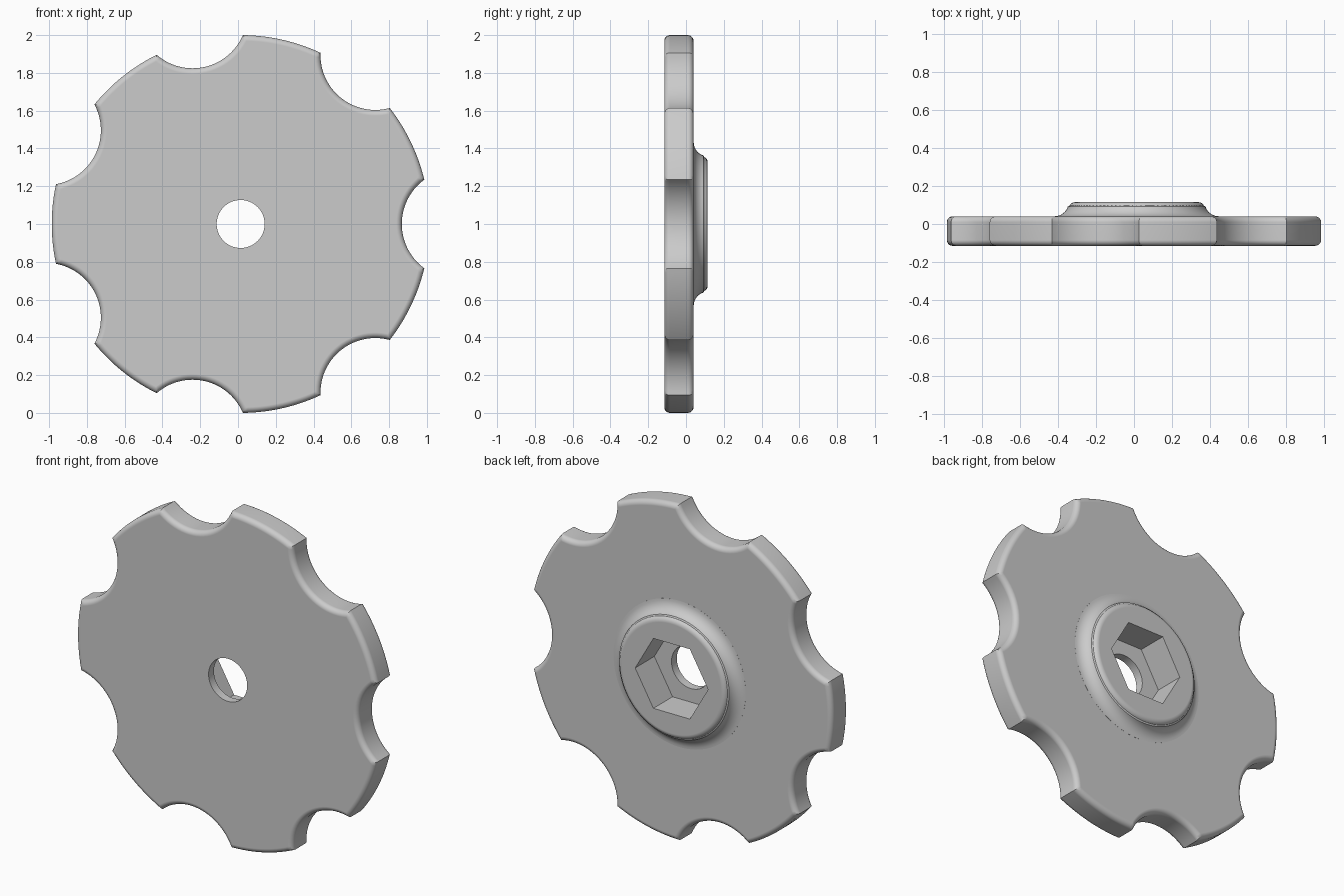
import bpy, bmesh, math
from mathutils import Matrix

if "Cube" in bpy.data.objects:
    bpy.data.objects.remove(bpy.data.objects["Cube"], do_unlink=True)

FRONT, BACK, HUB_TOP, SOCKET_FLOOR = -0.115, 0.04, 0.115, -0.065
NOTCHES, NOTCH_R, NOTCH_DIST, RIM_R = 7, 0.29, 1.143, 1.0
# Axis of the wheel points to the back (+y)
PLACE = Matrix.Translation((0.014, 0, 1)) @ Matrix.Rotation(-math.pi / 2, 4, "X")

grey = bpy.data.materials.new("plain_grey")
grey.use_nodes = True
COLOUR = (0.6, 0.6, 0.6, 1)
grey.diffuse_color = COLOUR
grey.node_tree.nodes["Principled BSDF"].inputs["Base Color"].default_value = COLOUR


def finish(bm, name):
    bmesh.ops.recalc_face_normals(bm, faces=bm.faces)
    bm.transform(PLACE)
    mesh = bpy.data.meshes.new(name)
    bm.to_mesh(mesh)
    bm.free()
    mesh.materials.append(grey)
    obj = bpy.data.objects.new(name, mesh)
    bpy.context.collection.objects.link(obj)
    return obj


def prism(name, outline, low, high, bevel=0):
    bm = bmesh.new()
    base = bm.faces.new([bm.verts.new((x, y, low)) for x, y in outline])
    top = bmesh.ops.extrude_face_region(bm, geom=[base], use_keep_orig=True)["geom"]
    bmesh.ops.translate(bm, vec=(0, 0, high - low),
                        verts=[v for v in top if isinstance(v, bmesh.types.BMVert)])
    bmesh.ops.recalc_face_normals(bm, faces=bm.faces)
    if bevel:
        rim = [e for e in bm.edges if abs(e.verts[0].co.z - e.verts[1].co.z) < 1e-6]
        bmesh.ops.bevel(bm, geom=rim, offset=bevel, segments=5, profile=0.5,
                        affect="EDGES", clamp_overlap=False)
    return finish(bm, name)


def circle(radius, count):
    return [(radius * math.cos(math.tau * i / count), radius * math.sin(math.tau * i / count))
            for i in range(count)]


def lathe(name, profile, count):
    bm = bmesh.new()
    rings = [[bm.verts.new((x, y, z)) for x, y in circle(r, count)] for r, z in profile]
    for a, b in zip(rings, rings[1:]):
        for i in range(count):
            j = (i + 1) % count
            bm.faces.new((a[i], a[j], b[j], b[i]))
    bm.faces.new(rings[0])
    bm.faces.new(rings[-1])
    return finish(bm, name)


# Rim outline: scooped notches joined by arcs of the outer circle
cos_half = (RIM_R**2 + NOTCH_DIST**2 - NOTCH_R**2) / (2 * RIM_R * NOTCH_DIST)
half = math.acos(cos_half)
sweep = math.asin(RIM_R * math.sin(half) / NOTCH_R)
step = math.tau / NOTCHES
outline = []
for n in range(NOTCHES):
    mid = n * step
    for i in range(25):
        a = mid + math.pi + sweep * (1 - i / 12)
        outline.append((NOTCH_DIST * math.cos(mid) + NOTCH_R * math.cos(a),
                        NOTCH_DIST * math.sin(mid) + NOTCH_R * math.sin(a)))
    for i in range(1, 16):
        a = mid + half + (step - 2 * half) * i / 16
        outline.append((RIM_R * math.cos(a), RIM_R * math.sin(a)))
wheel = prism("notched_wheel", outline, FRONT, BACK, bevel=0.03)

# Hub: concave fillet up from the wheel, then a small rounded edge
profile = [(0.435, 0.0)]
for i in range(9):
    a = math.radians(75) * i / 8
    profile.append((0.435 - 0.075 * math.sin(a), BACK + 0.0005 + 0.07 * (1 - math.cos(a))))
for i in range(6):
    a = math.radians(15 + 75 * i / 5)
    profile.append((0.325 + 0.03 * math.cos(a), HUB_TOP - 0.025 + 0.025 * math.sin(a)))
hub = lathe("hub", profile, 96)

# Cutters: hexagonal socket from the back and the round through hole
socket = prism("hex_socket_cutter", circle(0.24, 6), SOCKET_FLOOR, 0.3)
bore = prism("bore_cutter", circle(0.127, 64), -0.3, 0.0)

bpy.context.view_layer.objects.active = wheel
for tool, operation in ((hub, "UNION"), (socket, "DIFFERENCE"), (bore, "DIFFERENCE")):
    mod = wheel.modifiers.new(tool.name, "BOOLEAN")
    mod.operation, mod.object, mod.solver = operation, tool, "EXACT"
    bpy.ops.object.modifier_apply(modifier=mod.name)
    bpy.data.objects.remove(tool, do_unlink=True)

# Smooth fillets, crisp corners, flat faces kept flat
bpy.ops.object.select_all(action="DESELECT")
wheel.select_set(True)
bpy.ops.object.shade_smooth_by_angle(angle=math.radians(35))
normals = wheel.modifiers.new("flat_face_normals", "WEIGHTED_NORMAL")
normals.keep_sharp = True
